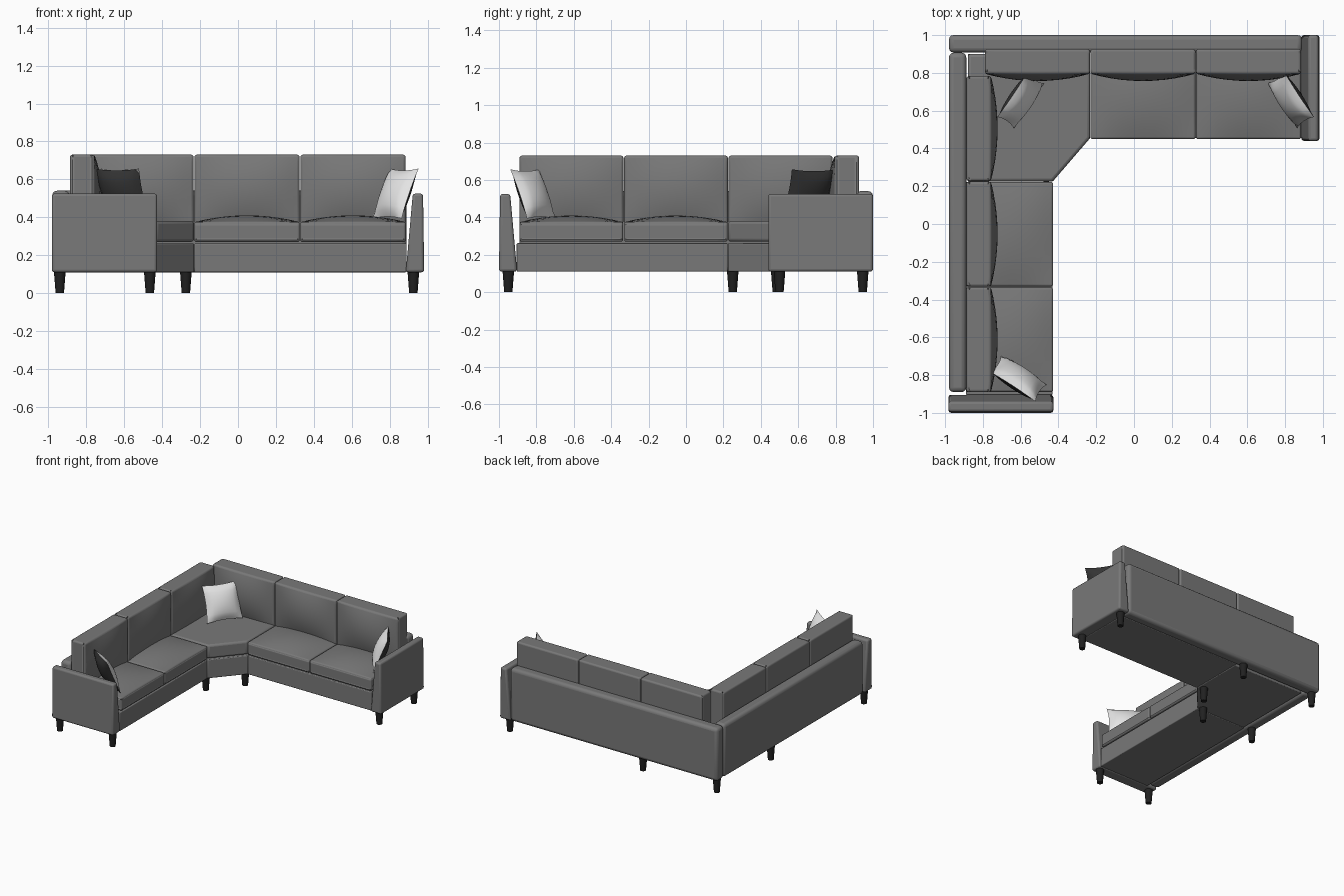
import bpy, bmesh, math
from mathutils import Vector, Matrix

if "Cube" in bpy.data.objects:
    bpy.data.objects.remove(bpy.data.objects["Cube"])


def material(name, value):
    m = bpy.data.materials.new(name)
    m.use_nodes = True
    colour = (value, value, value, 1)
    m.diffuse_color = colour
    m.node_tree.nodes["Principled BSDF"].inputs["Base Color"].default_value = colour
    return m


FABRIC = material("grey fabric", 0.19)
LEG = material("black leg", 0.015)
WHITE = material("white pillow front", 0.8)
DARK = material("dark pillow back", 0.035)


def finish(name, bm, mats, bevel=0, segments=3, angle=40):
    bmesh.ops.recalc_face_normals(bm, faces=bm.faces)
    mesh = bpy.data.meshes.new(name)
    bm.to_mesh(mesh)
    bm.free()
    ob = bpy.data.objects.new(name, mesh)
    bpy.context.collection.objects.link(ob)
    for m in mats:
        mesh.materials.append(m)
    if bevel:
        mod = ob.modifiers.new("rounded edges", "BEVEL")
        mod.width, mod.segments = bevel, segments
        mod.limit_method, mod.angle_limit = "ANGLE", math.radians(40)
    bpy.ops.object.select_all(action="DESELECT")
    ob.select_set(True)
    bpy.context.view_layer.objects.active = ob
    bpy.ops.object.shade_smooth_by_angle(angle=math.radians(angle))
    return ob


def prism(name, points, push, bevel):
    """Extrude a closed outline along a vector."""
    bm = bmesh.new()
    face = bm.faces.new([bm.verts.new(p) for p in points])
    out = bmesh.ops.extrude_face_region(bm, geom=[face])["geom"]
    bmesh.ops.translate(bm, vec=push, verts=[v for v in out if isinstance(v, bmesh.types.BMVert)])
    return finish(name, bm, [FABRIC], bevel)


def cushion(name, lo, hi, axis, bulge, bevel):
    """Box with one face swollen outwards along an axis; the sign of bulge picks the face."""
    lo, hi = Vector(lo), Vector(hi)
    bm = bmesh.new()
    bmesh.ops.create_cube(bm, size=2)
    bmesh.ops.subdivide_edges(bm, edges=bm.edges[:], cuts=9, use_grid_fill=True)
    sign = math.copysign(1, bulge)
    for v in bm.verts:
        u = v.co.copy()
        v.co = [(a + b) / 2 + (b - a) / 2 * t for a, b, t in zip(lo, hi, u)]
        if u[axis] * sign > 0.99:
            a, b = [u[i] for i in range(3) if i != axis]
            v.co[axis] += bulge * (1 - a * a) * (1 - b * b)
    return finish(name, bm, [FABRIC], bevel, 4)


# Base frames
FLOOR, DECK = 0.11, 0.262
CORNER = [(-0.88, 0.9), (-0.232, 0.9), (-0.232, 0.455), (-0.43, 0.225), (-0.88, 0.225)]


def rect(x0, x1, y0, y1):
    return [(x0, y0), (x1, y0), (x1, y1), (x0, y1)]


for name, outline in (("back_base", rect(-0.23, 0.89, 0.455, 0.92)),
                      ("side_base", rect(-0.89, -0.432, -0.905, 0.223)),
                      ("corner_base", CORNER)):
    prism(name, [(x, y, FLOOR) for x, y in outline], (0, 0, DECK - FLOOR), 0.006)

# Back walls and tapered arms share profiles given as (distance from outside, height)
ARM = [(0, 0.11), (0.097, 0.11), (0.06, 0.525), (0.006, 0.525)]
WALL = [(0, 0.11), (0.092, 0.11), (0.092, 0.54), (0, 0.54)]
prism("right_wall", [(-0.98 + w, -0.89, z) for w, z in WALL], (0, 1.797, 0), 0.025)
prism("rear_wall", [(-0.98, 1 - w, z) for w, z in WALL], (1.87, 0, 0), 0.025)
prism("left_arm", [(0.982 - w, 0.44, z) for w, z in ARM], (0, 0.56, 0), 0.014)
prism("front_arm", [(-0.982, -1 + w, z) for w, z in ARM], (0.555, 0, 0), 0.014)

# Seat cushions
prism("corner_seat", [(x, y, 0.27) for x, y in CORNER], (0, 0, 0.11), 0.016)
STARTS = (-0.23, 0.329)
for i, s in enumerate(STARTS):
    cushion(f"back_seat_{i}", (s, 0.45, 0.27), (s + 0.555, 0.91, 0.375), 2, 0.035, 0.016)
    cushion(f"side_seat_{i}", (-0.89, -s - 0.56, 0.27), (-0.428, -s - 0.008, 0.375), 2, 0.035, 0.016)

# Back cushions along both runs
for i in range(3):
    s = -0.789 + i * 0.559
    cushion(f"rear_back_cushion_{i}", (s, 0.795, 0.365), (s + 0.555, 0.926, 0.73), 1, -0.038, 0.035)
    e = 0.783 - i * 0.559
    cushion(f"side_back_cushion_{i}", (-0.887, e - 0.555, 0.365), (-0.757, e, 0.73), 0, 0.035, 0.035)

# Tapered legs
LEGS = [(-0.94, -0.95), (-0.465, -0.95), (-0.94, 0.25), (-0.465, 0.25), (-0.94, 0.945),
        (-0.275, 0.945), (-0.275, 0.485), (0.925, 0.945), (0.925, 0.5)]
for i, (x, y) in enumerate(LEGS):
    bm = bmesh.new()
    bmesh.ops.create_cone(bm, cap_ends=True, segments=16, radius1=0.022, radius2=0.031, depth=0.115,
                          matrix=Matrix.Translation((x, y, 0.0575)))
    finish(f"leg_{i}", bm, [LEG])


# Scatter pillows: light front, dark back, leaning away from the facing direction
def pillow(name, centre, facing, size=0.285, puff=0.05, lean=math.radians(22)):
    flat = Vector((*facing, 0)).normalized()
    up = Vector((0, 0, 1))
    normal = flat * math.cos(lean) + up * math.sin(lean)
    rise = up * math.cos(lean) - flat * math.sin(lean)
    side = rise.cross(normal)
    bm = bmesh.new()
    for sign in (1, -1):
        made = bmesh.ops.create_grid(bm, x_segments=10, y_segments=10, size=1)["verts"]
        for f in {f for v in made for f in v.link_faces}:
            f.material_index = 0 if sign > 0 else 1
        for v in made:
            u, w = v.co.x, v.co.y
            # pinched sides leave pointed corners
            a = u * (1 - 0.08 * (1 - w * w)) * size / 2
            b = w * (1 - 0.08 * (1 - u * u)) * size / 2
            h = sign * puff * max(0, (1 - u * u) * (1 - w * w)) ** 0.6
            v.co = Vector(centre) + side * a + rise * b + normal * h
    bmesh.ops.remove_doubles(bm, verts=bm.verts, dist=0.0005)
    finish(name, bm, [WHITE, DARK])


pillow("left_pillow", (0.83, 0.656, 0.525), (-0.84, -0.55))
pillow("corner_pillow", (-0.6, 0.655, 0.525), (0.83, -0.56))
pillow("front_pillow", (-0.612, -0.817, 0.525), (0.55, 0.84))
